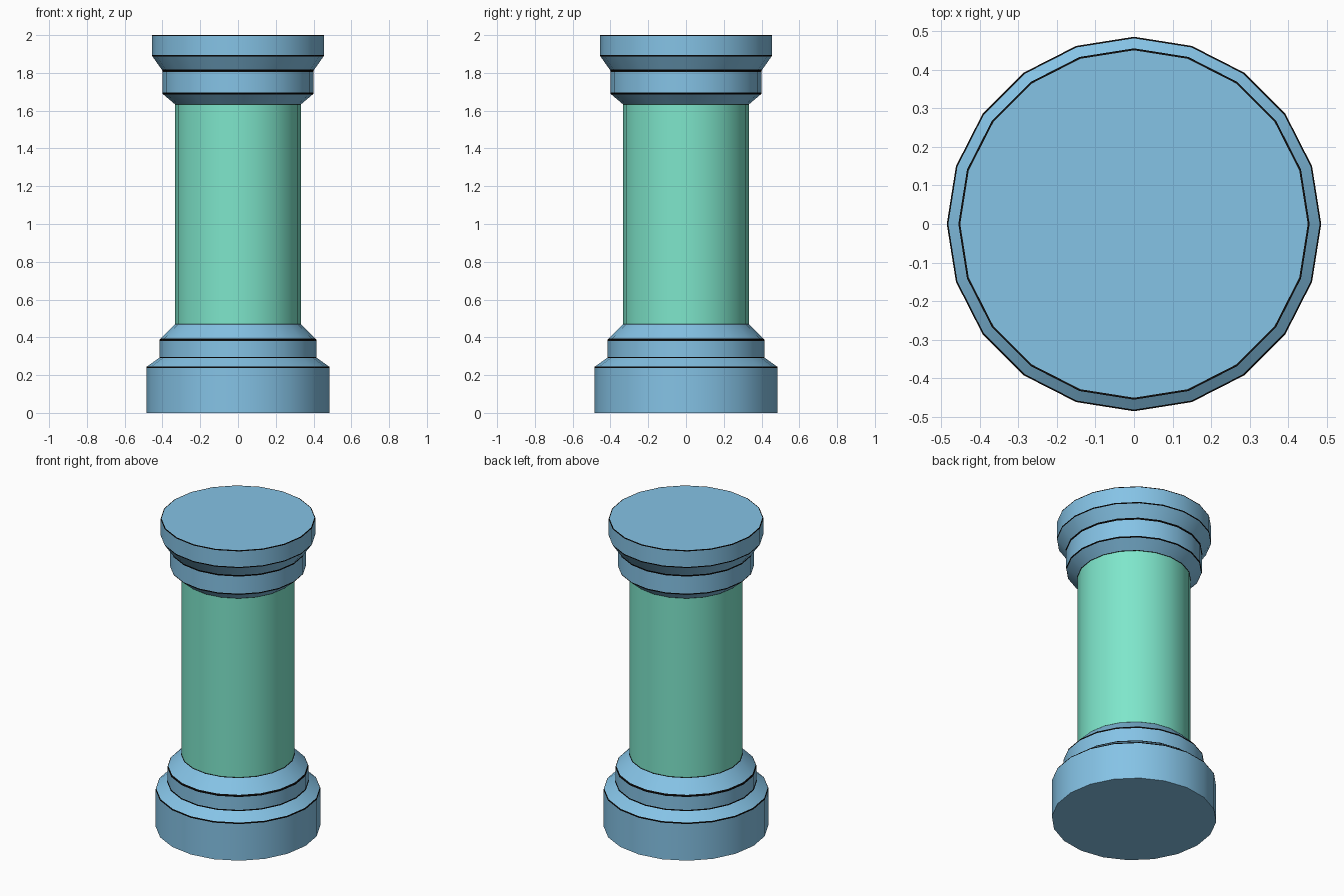
import bpy, bmesh, math
from mathutils import Vector

if "Cube" in bpy.data.objects:
    bpy.data.objects.remove(bpy.data.objects["Cube"])

SIDES = 20


def material(name, rgb):
    m = bpy.data.materials.new(name)
    m.diffuse_color = (*rgb, 1)
    m.use_nodes = True
    m.node_tree.nodes["Principled BSDF"].inputs["Base Color"].default_value = m.diffuse_color
    return m


def trim_points(profile):
    """Split the profile beside each crease; returns points and dark-band flags."""
    pts, dark = [], []
    for k, (r, z, w) in enumerate(profile):
        p = Vector((r, z))
        if w and k > 0:
            d = (Vector(profile[k - 1][:2]) - p).normalized()
            pts.append(p + d * w)
            dark += [False, True]
        elif k > 0:
            dark.append(False)
        pts.append(p)
        if w:
            q = Vector(profile[k + 1][:2]) if k + 1 < len(profile) else Vector((0, z))
            if k > 0 or w:
                pts.append(p + (q - p).normalized() * w)
                dark.append(True)
    return pts, dark


def lathe(name, profile, mats):
    """Closed solid of revolution from (radius, height, dark line width) points."""
    pts, dark = trim_points(profile)
    bm = bmesh.new()
    rings = []
    for r, z in pts:
        rings.append([bm.verts.new((r * math.cos(2 * math.pi * i / SIDES),
                                    r * math.sin(2 * math.pi * i / SIDES), z))
                      for i in range(SIDES)])
    for a, b, is_dark in zip(rings, rings[1:], dark):
        for i in range(SIDES):
            j = (i + 1) % SIDES
            f = bm.faces.new((a[i], a[j], b[j], b[i]))
            f.material_index = int(is_dark)
    bm.faces.new(rings[0][::-1])
    bm.faces.new(rings[-1])
    mesh = bpy.data.meshes.new(name)
    bm.to_mesh(mesh)
    bm.free()
    for m in mats:
        mesh.materials.append(m)
    ob = bpy.data.objects.new(name, mesh)
    bpy.context.collection.objects.link(ob)
    bpy.ops.object.select_all(action='DESELECT')
    ob.select_set(True)
    bpy.context.view_layer.objects.active = ob
    bpy.ops.object.shade_smooth_by_angle(angle=math.radians(25))
    return ob


blue = material("pale blue stone", (0.235, 0.546, 0.791))
green = material("mint green stone", (0.209, 0.791, 0.597))
black = material("black edge line", (0.004, 0.004, 0.004))

# Stepped foot of the column, with dark lines along its creases
lathe("column_base", [(0.485, 0, 0), (0.485, 0.243, 0.005), (0.415, 0.293, 0.004),
                      (0.415, 0.388, 0.007), (0.333, 0.47, 0.004)], (blue, black))
# Plain round shaft
lathe("column_shaft", [(0.333, 0.47, 0), (0.333, 1.633, 0)], (green,))
# Stepped head of the column, with dark lines along its creases
lathe("column_capital", [(0.333, 1.633, 0.004), (0.4, 1.69, 0.005), (0.4, 1.812, 0.006),
                         (0.455, 1.89, 0.004), (0.455, 2.0, 0.005)], (blue, black))
